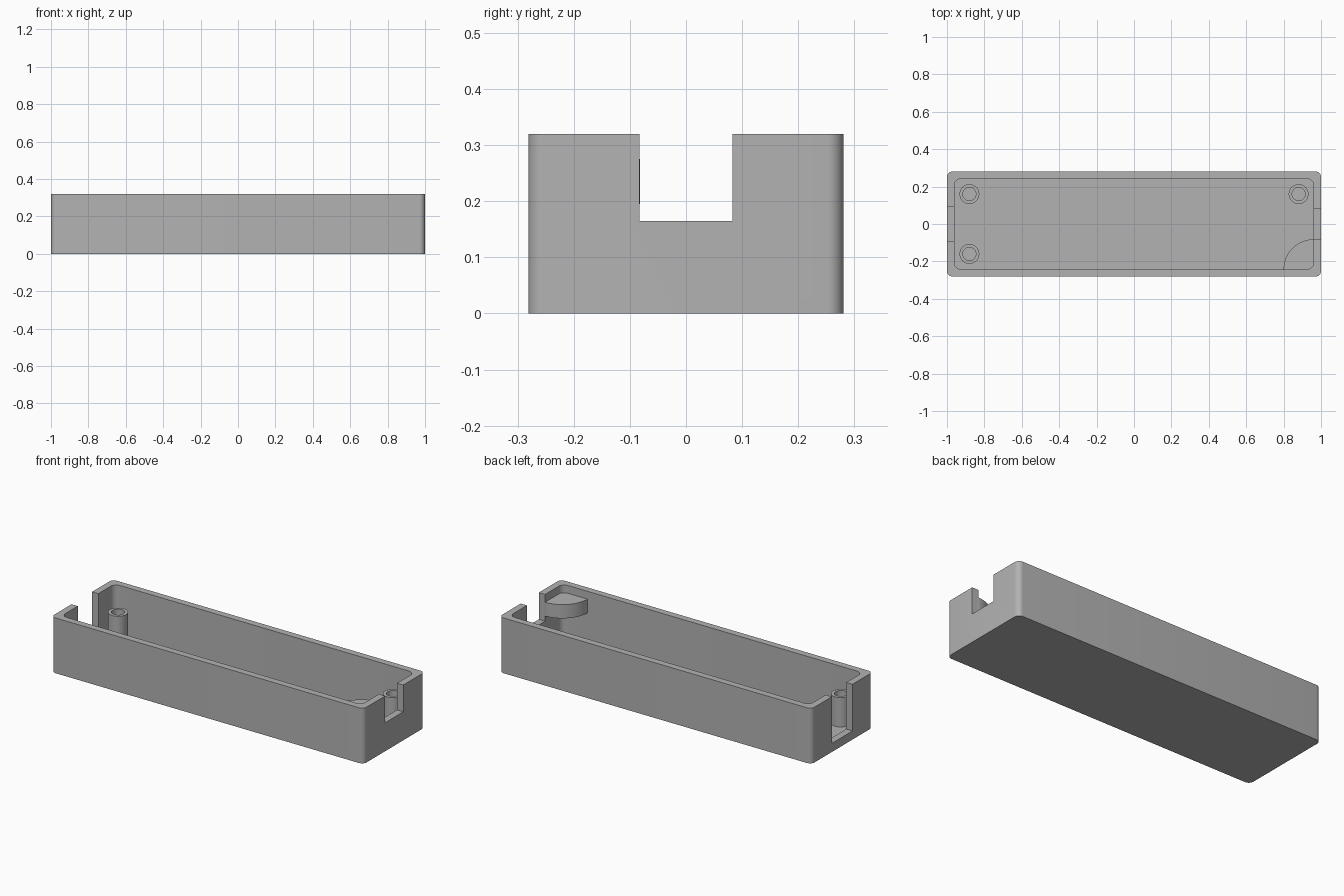
import bpy, bmesh
from math import cos, sin, pi, radians

cube = bpy.data.objects.get("Cube")
if cube:
    bpy.data.objects.remove(cube, do_unlink=True)

grey = bpy.data.materials.new("plain grey")
grey.use_nodes = True
grey.diffuse_color = (0.45, 0.45, 0.45, 1)
grey.node_tree.nodes["Principled BSDF"].inputs["Base Color"].default_value = grey.diffuse_color

HEIGHT, FLOOR, POST_TOP = 0.32, 0.04, 0.21
INNER_X, INNER_Y = 0.96, 0.242


def arc(cx, cy, r, start, end, steps):
    return [(cx + r * cos(start + (end - start) * i / steps),
             cy + r * sin(start + (end - start) * i / steps)) for i in range(steps + 1)]


def rounded_rect(hx, hy, r):
    points = []
    for k, (sx, sy) in enumerate([(1, 1), (-1, 1), (-1, -1), (1, -1)]):
        points += arc(sx * (hx - r), sy * (hy - r), r, k * pi / 2, (k + 1) * pi / 2, 8)
    return points


def prism(name, points, z0, z1):
    """Extrude a flat outline from z0 to z1."""
    bm = bmesh.new()
    face = bm.faces.new([bm.verts.new((x, y, z0)) for x, y in points])
    top = bmesh.ops.extrude_face_region(bm, geom=[face])["geom"]
    bmesh.ops.translate(bm, vec=(0, 0, z1 - z0),
                        verts=[g for g in top if isinstance(g, bmesh.types.BMVert)])
    bmesh.ops.recalc_face_normals(bm, faces=bm.faces)
    mesh = bpy.data.meshes.new(name)
    bm.to_mesh(mesh)
    bm.free()
    mesh.materials.append(grey)
    obj = bpy.data.objects.new(name, mesh)
    bpy.context.collection.objects.link(obj)
    return obj


def cut(obj, cutter):
    mod = obj.modifiers.new("cut", 'BOOLEAN')
    mod.operation, mod.solver, mod.object = 'DIFFERENCE', 'EXACT', cutter
    bpy.ops.object.select_all(action='DESELECT')
    bpy.context.view_layer.objects.active = obj
    obj.select_set(True)
    bpy.ops.object.modifier_apply(modifier=mod.name)
    bpy.data.objects.remove(cutter, do_unlink=True)


def box_outline(x0, x1, hy):
    return [(x0, -hy), (x1, -hy), (x1, hy), (x0, hy)]


# Open tray with a rounded cavity
tray = prism("tray", rounded_rect(1, 0.281, 0.03), 0, HEIGHT)
cut(tray, prism("cavity_cutter", rounded_rect(INNER_X, INNER_Y, 0.035), FLOOR, 0.5))

# Shallow slot in the left end, deep slot in the right end
cut(tray, prism("left_slot_cutter", box_outline(0.9, 1.1, 0.083), 0.165, 0.5))
cut(tray, prism("right_slot_cutter", box_outline(-1.1, -0.9, 0.094), 0.05, 0.5))

# Hollow screw posts in three corners
posts = []
for name, x, y in [("back_right_post", -0.88, 0.16), ("front_right_post", -0.88, -0.16),
                   ("back_left_post", 0.88, 0.16)]:
    post = prism(name, arc(x, y, 0.053, 0, 2 * pi, 40)[:-1], FLOOR - 0.01, POST_TOP)
    cut(post, prism("bore_cutter", arc(x, y, 0.035, 0, 2 * pi, 40)[:-1], FLOOR, 0.5))
    # The bore ends at the tray floor
    posts.append(post)

# Quarter-round shelf in the remaining corner, set slightly into the walls
wall_x, wall_y = INNER_X + 0.015, -INNER_Y - 0.015
shelf_arc = arc(INNER_X, -INNER_Y, 0.16, pi / 2, pi, 20)
shelf = prism("corner_shelf",
              shelf_arc + [(shelf_arc[-1][0], wall_y), (wall_x, wall_y), (wall_x, -0.085)],
              0.195, 0.275)

# Smooth rounded walls, sharp edges elsewhere
bpy.ops.object.select_all(action='DESELECT')
for obj in [tray, shelf] + posts:
    obj.select_set(True)
bpy.context.view_layer.objects.active = tray
bpy.ops.object.shade_smooth_by_angle(angle=radians(30))
